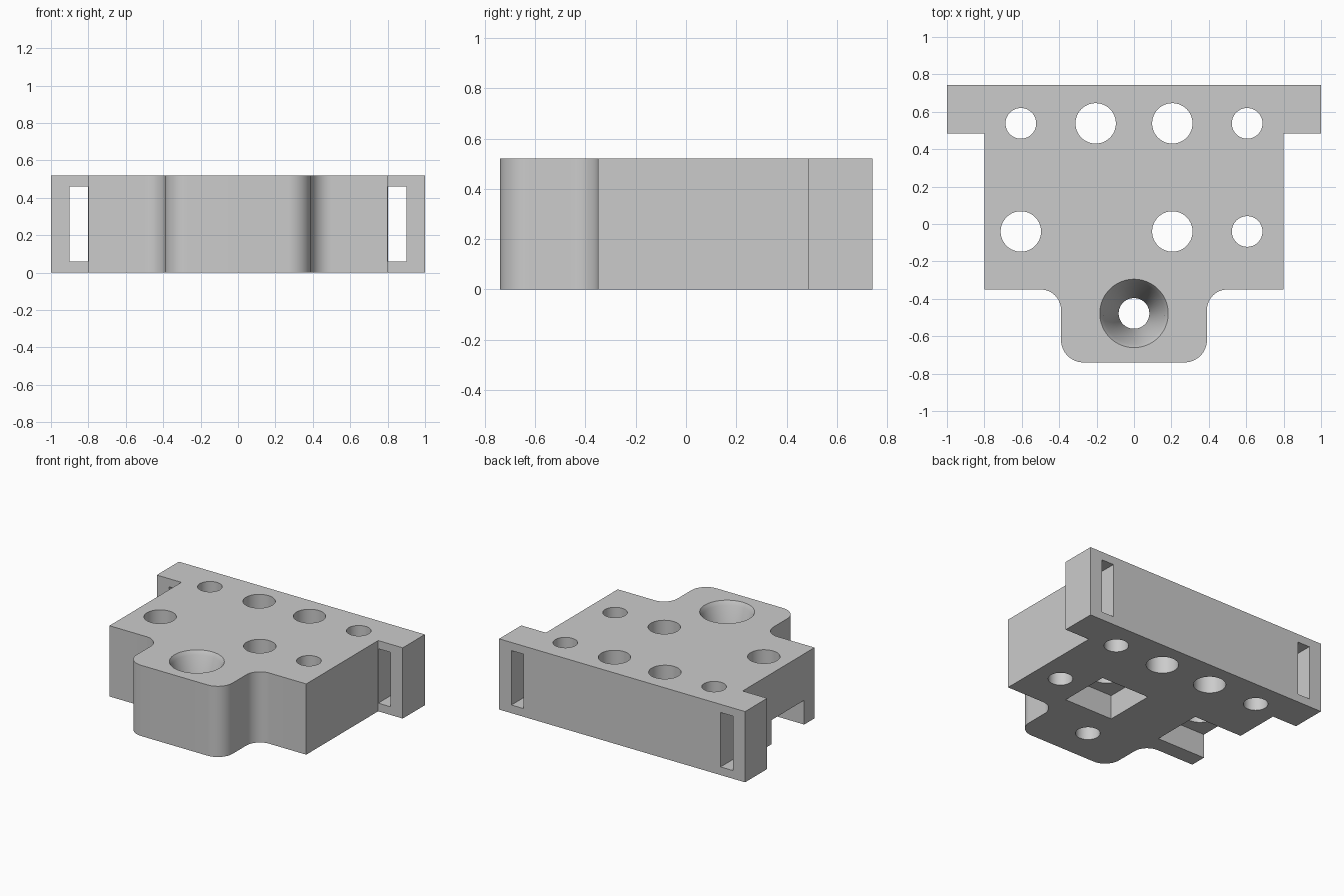
import bpy
import bmesh
from math import cos, sin, pi, radians

default = bpy.data.objects.get("Cube")
if default:
    bpy.data.objects.remove(default, do_unlink=True)

HEIGHT = 0.52
LOW, HIGH = -0.1, HEIGHT + 0.1   # cutters overshoot the block

grey = bpy.data.materials.new("plain grey")
grey.use_nodes = True
grey.diffuse_color = (0.6, 0.6, 0.6, 1)
grey.node_tree.nodes["Principled BSDF"].inputs["Base Color"].default_value = (0.6, 0.6, 0.6, 1)


def finish(bm, name):
    bmesh.ops.recalc_face_normals(bm, faces=bm.faces)
    mesh = bpy.data.meshes.new(name)
    bm.to_mesh(mesh)
    bm.free()
    mesh.materials.append(grey)
    obj = bpy.data.objects.new(name, mesh)
    bpy.context.collection.objects.link(obj)
    return obj


def loft(rings, name):
    """Join equal-length closed rings and cap both ends."""
    bm = bmesh.new()
    loops = [[bm.verts.new(p) for p in ring] for ring in rings]
    n = len(loops[0])
    for a, b in zip(loops, loops[1:]):
        for i in range(n):
            bm.faces.new((a[i], a[(i + 1) % n], b[(i + 1) % n], b[i]))
    bm.faces.new(loops[0])
    bm.faces.new(loops[-1])
    return finish(bm, name)


def turned(name, x, y, profile, sides=64):
    """Revolve (radius, z) points about a vertical axis."""
    return loft([[(x + r * cos(2 * pi * i / sides), y + r * sin(2 * pi * i / sides), z)
                  for i in range(sides)] for r, z in profile], name)


def box(name, x0, x1, y0, y1, z0, z1):
    corners = [(x0, y0), (x1, y0), (x1, y1), (x0, y1)]
    return loft([[(x, y, z) for x, y in corners] for z in (z0, z1)], name)


def arc(cx, cy, r, start, end, steps=14):
    return [(cx + r * cos(radians(start + (end - start) * i / steps)),
             cy + r * sin(radians(start + (end - start) * i / steps)))
            for i in range(steps + 1)]


def cut(target, cutter):
    cutter.hide_render = True
    mod = target.modifiers.new("cut", 'BOOLEAN')
    mod.operation = 'DIFFERENCE'
    mod.solver = 'EXACT'
    mod.object = cutter
    bpy.context.view_layer.objects.active = target
    bpy.ops.object.modifier_apply(modifier=mod.name)
    bpy.data.objects.remove(cutter, do_unlink=True)


# Block outline: rounded nose at the front, ears at the back, mirrored in x
half = (arc(0.27, -0.62, 0.12, -90, 0)
        + arc(0.50, -0.46, 0.11, 180, 90)
        + [(0.80, -0.35), (0.80, 0.485), (1.0, 0.485), (1.0, 0.742)])
outline = half + [(-x, y) for x, y in reversed(half)]
block = loft([[(x, y, z) for x, y in outline] for z in (0, HEIGHT)], "mounting_block")

# Slots through the ears, beside the body
for side in (-1, 1):
    x0, x1 = sorted((side * 0.801, side * 0.9))
    cut(block, box("ear_slot", x0, x1, 0.4, 0.9, 0.06, 0.46))

# Square pockets underneath; the one on the right opens through the side
for x0, x1 in ((0.005, 0.4), (-1.2, -0.405)):
    cut(block, box("nut_pocket", x0, x1, -0.23, 0.15, LOW, 0.178))

# Vertical through holes in two rows
SMALL, LARGE = 0.082, 0.108
back_row = [(-0.605, SMALL), (-0.205, LARGE), (0.205, LARGE), (0.605, SMALL)]
front_row = [(-0.605, LARGE), (0.205, LARGE), (0.605, SMALL)]
for y, row in ((0.538, back_row), (-0.04, front_row)):
    for x, r in row:
        cut(block, turned("through_hole", x, y, [(r, LOW), (r, HIGH)]))

# Tapered hole with a chamfered rim in the nose
cut(block, turned("tapered_hole", 0, -0.478,
                  [(SMALL, LOW), (SMALL, 0.1), (0.165, HEIGHT - 0.03),
                   (0.183, HEIGHT), (0.183, HIGH)]))

# Smooth the curved walls, keep edges sharp
bpy.ops.object.select_all(action='DESELECT')
block.select_set(True)
bpy.context.view_layer.objects.active = block
bpy.ops.object.shade_smooth_by_angle(angle=radians(25))
